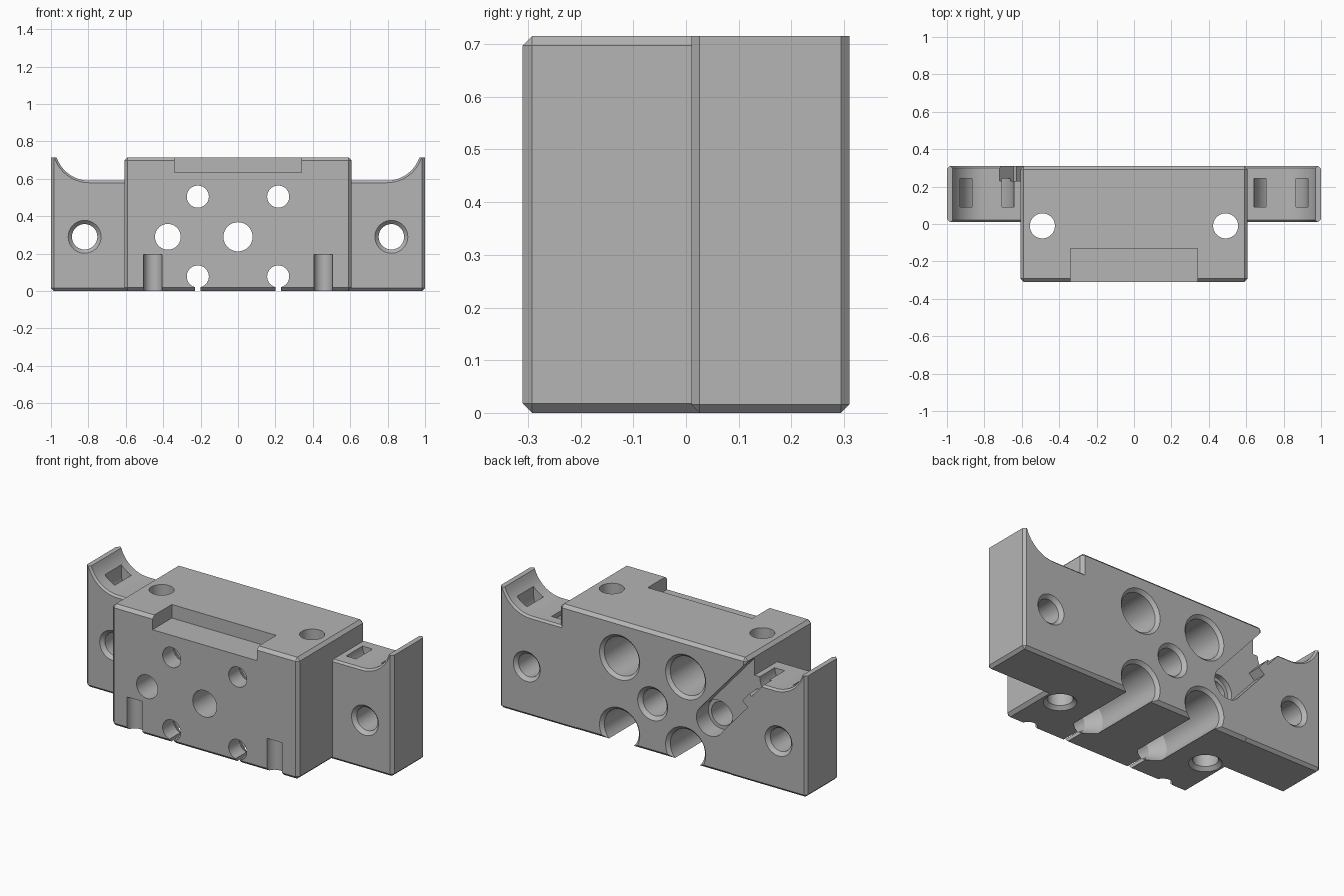
import bpy, bmesh, math
from mathutils import Matrix, Vector

cube = bpy.data.objects.get("Cube")
if cube:
    bpy.data.objects.remove(cube)

grey = bpy.data.materials.new("plain_grey")
colour = (0.46, 0.46, 0.46, 1)
grey.diffuse_color = colour
grey.use_nodes = True
grey.node_tree.nodes["Principled BSDF"].inputs["Base Color"].default_value = colour

TOP, CHAMFER = 0.715, 0.018


def finish(bm, name):
    bmesh.ops.recalc_face_normals(bm, faces=bm.faces)
    mesh = bpy.data.meshes.new(name)
    bm.to_mesh(mesh)
    bm.free()
    mesh.materials.append(grey)
    obj = bpy.data.objects.new(name, mesh)
    bpy.context.collection.objects.link(obj)
    return obj


def prism_bm(points, y0, y1):
    """Extrude an (x, z) outline along y."""
    bm = bmesh.new()
    face = bm.faces.new([bm.verts.new((x, y0, z)) for x, z in points])
    new = bmesh.ops.extrude_face_region(bm, geom=[face])["geom"]
    verts = [v for v in new if isinstance(v, bmesh.types.BMVert)]
    bmesh.ops.translate(bm, verts=verts, vec=(0, y1 - y0, 0))
    bmesh.ops.recalc_face_normals(bm, faces=bm.faces)
    return bm


def block(x0, x1, y0, y1, z0, z1):
    return prism_bm([(x0, z0), (x1, z0), (x1, z1), (x0, z1)], y0, y1)


def bevel(bm, test, width):
    edges = [e for e in bm.edges if test(e.verts[0].co, e.verts[1].co)]
    bmesh.ops.bevel(bm, geom=edges, offset=width, segments=1,
                    affect='EDGES', clamp_overlap=True)


def lathe(profile, x=0, y=0, z=0, along_y=True, n=40):
    """Round cutter from (radius, distance) pairs along y or z."""
    bm = bmesh.new()
    rings = [[bm.verts.new((r * math.cos(math.tau * i / n),
                            r * math.sin(math.tau * i / n), d))
              for i in range(n)] for r, d in profile]
    for a, b in zip(rings, rings[1:]):
        for i in range(n):
            j = (i + 1) % n
            bm.faces.new((a[i], a[j], b[j], b[i]))
    bm.faces.new(rings[0][::-1])
    bm.faces.new(rings[-1])
    turn = Matrix.Rotation(-math.pi / 2, 4, 'X') if along_y else Matrix()
    bm.transform(Matrix.Translation((x, y, z)) @ turn)
    return bm


def combine(target, bm, operation='DIFFERENCE'):
    other = finish(bm, "helper")
    mod = target.modifiers.new("join", 'BOOLEAN')
    mod.operation, mod.solver, mod.object = operation, 'EXACT', other
    bpy.context.view_layer.update()
    graph = bpy.context.evaluated_depsgraph_get()
    mesh = bpy.data.meshes.new_from_object(target.evaluated_get(graph))
    target.modifiers.clear()
    target.data = mesh
    bpy.data.objects.remove(other)


# Central body with chamfered edges
bm = block(-0.608, 0.608, -0.31, 0.31, 0, TOP)
bevel(bm, lambda a, b: True, CHAMFER)
body = finish(bm, "carriage_body")

# Side wings with a cradle scooped from the top
CX, CZ, R = 0.795, 0.775, 0.185
start = math.asin((TOP - CZ) / R)
arc = [start + (-math.pi / 2 - start) * i / 12 for i in range(13)]
outline = [(0.5, 0), (1, 0), (1, TOP)]
outline += [(CX + R * math.cos(a), CZ + R * math.sin(a)) for a in arc]
outline += [(0.5, CZ - R)]
for side in (1, -1):
    bm = prism_bm([(side * x, z) for x, z in outline], 0.01, 0.31)
    bevel(bm, lambda a, b: abs(a.x * side - 1) < 1e-4 and abs(b.x * side - 1) < 1e-4
          and max(a.z, b.z) - min(a.z, b.z) > 0.1
          or max(a.z, b.z) < 1e-4 and max(a.x * side, b.x * side) > 0.9, 0.016)
    bevel(bm, lambda a, b: abs(a.y - b.y) < 1e-4 and min(a.z, b.z) > 0.5
          and max(a.x * side, b.x * side) < 0.975, 0.011)
    combine(body, bm, 'UNION')

# Shallow step in the front of the top
combine(body, block(-0.34, 0.34, -0.4, -0.13, 0.635, 0.8))

bore = [(0.059, -0.4), (0.059, -0.21), (0.113, -0.13),
        (0.113, 0.292), (0.151, 0.33)]
wing_hole = [(0.108, -0.01), (0.068, 0.03), (0.068, 0.29), (0.108, 0.33)]
for side in (1, -1):
    # Stepped bores, with the lower pair open underneath
    for z in (0.505, 0.078):
        combine(body, lathe(bore, side * 0.215, 0, z))
    x = side * 0.215
    combine(body, block(x - 0.014, x + 0.014, -0.4, -0.1, -0.1, 0.06))
    # Wing screw holes
    combine(body, lathe(wing_hole, side * 0.82, 0, 0.29))
    # Upright holes through the body
    combine(body, lathe([(0.107, -0.02), (0.067, 0.02), (0.067, 0.8)],
                        side * 0.49, -0.01, 0, along_y=False))
    # Round grooves low on the front
    combine(body, lathe([(0.05, -0.1), (0.05, 0.195)],
                        side * 0.455, -0.31, 0, along_y=False))
    # Curved strap tunnel under each cradle
    tunnel = []
    for r, order in ((0.145, 1), (0.08, -1)):
        steps = [math.pi + math.pi * i / 16 for i in range(17)][::order]
        ends = [(0.785 + r * math.cos(a), 0.6 + r * math.sin(a)) for a in steps]
        lip = lambda p: (p[0], 0.7)
        tunnel += [lip(ends[0])] + ends + [lip(ends[-1])]
    combine(body, prism_bm([(side * px, pz) for px, pz in tunnel], 0.09, 0.243))

# Centre hole
combine(body, lathe([(0.078, -0.4), (0.078, 0.29), (0.118, 0.33)], 0, 0, 0.29))

# Cable hole and its slanting channel on the back
combine(body, lathe([(0.069, -0.4), (0.069, 0.2), (0.09, 0.2), (0.09, 0.4)],
                    -0.375, 0, 0.29))
along, across = Vector((-0.66, 0.75)), Vector((0.75, 0.66))
shape = [(0, -0.088), (0.27, -0.088), (0.27, -0.04), (0.34, -0.04),
         (0.34, -0.06), (0.7, -0.06), (0.7, 0.09), (0, 0.09)]
channel = [Vector((-0.375, 0.29)) + along * s + across * t for s, t in shape]
combine(body, prism_bm([tuple(p) for p in channel], 0.23, 0.4))

# Smooth curves with sharp edges kept
bpy.ops.object.select_all(action='DESELECT')
body.select_set(True)
bpy.context.view_layer.objects.active = body
bpy.ops.object.shade_smooth_by_angle(angle=math.radians(25))
